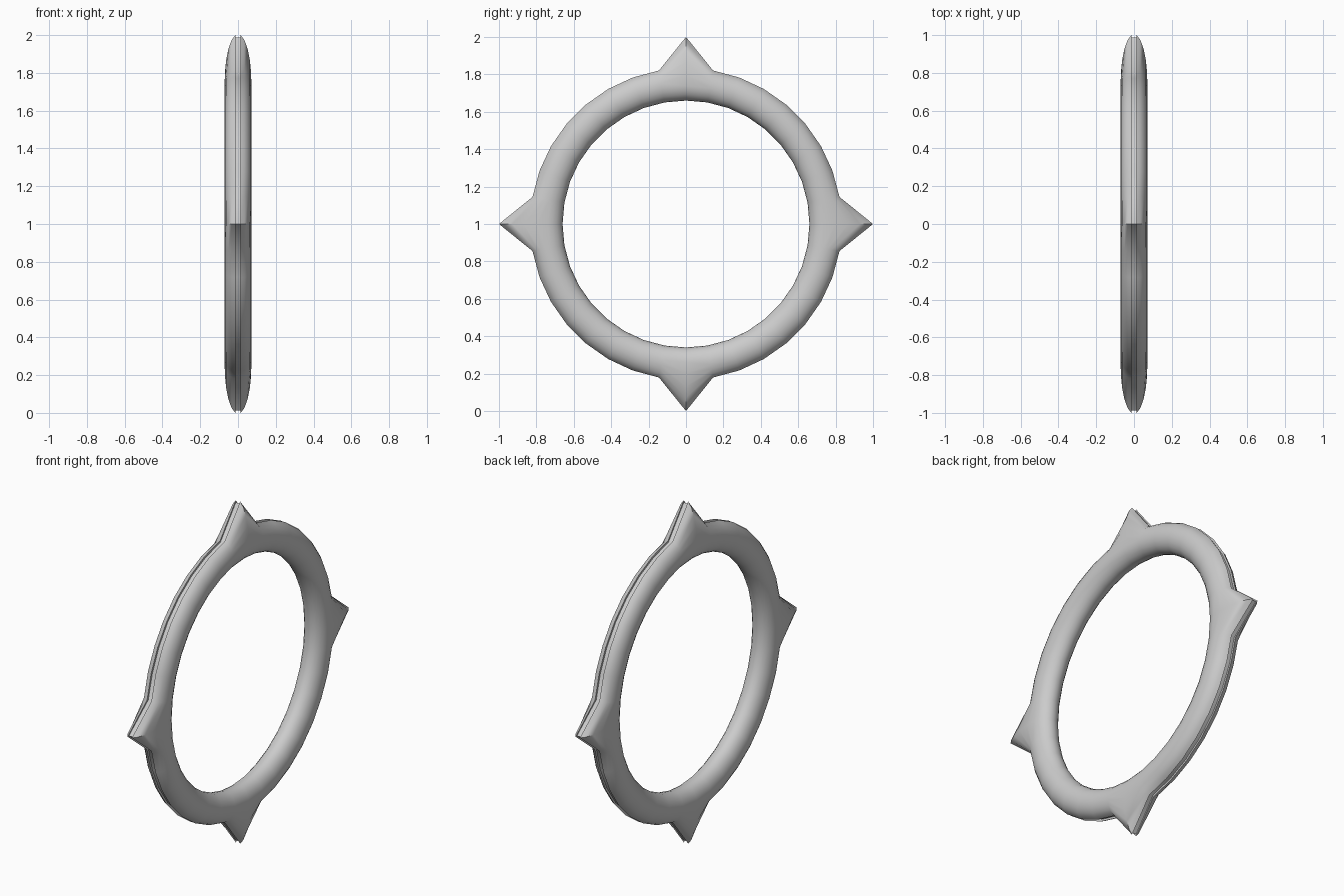
import bpy, bmesh, math

cube = bpy.data.objects.get("Cube")
if cube:
    bpy.data.objects.remove(cube, do_unlink=True)

SEGMENTS = 36          # steps around the ring
RING, TUBE, HALF_WIDTH = 0.7475, 0.0875, 0.071
TIP = 1.0
GROOVE_HALF, GROOVE_DEPTH = 0.014, 0.012
ARC_STEPS = 20

# Plain grey metal
grey = bpy.data.materials.new("grey_metal")
grey.use_nodes = True
colour = (0.6, 0.6, 0.6, 1)
grey.diffuse_color = colour
grey.node_tree.nodes["Principled BSDF"].inputs["Base Color"].default_value = colour


def section(spiked):
    """Tube cross-section as (x, radius); the outer half is drawn out at a spike."""
    start = math.asin(GROOVE_HALF / HALF_WIDTH)
    stretch = (TIP - RING) / (TUBE * math.cos(start)) if spiked else 1
    points = []
    for i in range(ARC_STEPS + 1):
        a = start + (2 * math.pi - 2 * start) * i / ARC_STEPS
        reach = TUBE * math.cos(a)
        if reach > 0:
            reach *= stretch
        points.append((HALF_WIDTH * math.sin(a), RING + reach))
    # shallow groove along the rim
    floor = points[0][1] - GROOVE_DEPTH
    return points + [(-GROOVE_HALF, floor), (GROOVE_HALF, floor)]


# Ring swept about the x axis, with a spike at each quarter
bm = bmesh.new()
loops = []
for s in range(SEGMENTS):
    angle = 2 * math.pi * s / SEGMENTS
    spiked = s % (SEGMENTS // 4) == 0
    loops.append([bm.verts.new((x, r * math.sin(angle), 1 + r * math.cos(angle)))
                  for x, r in section(spiked)])
for s, loop in enumerate(loops):
    following = loops[(s + 1) % SEGMENTS]
    for i in range(len(loop)):
        j = (i + 1) % len(loop)
        bm.faces.new((loop[i], loop[j], following[j], following[i]))
bmesh.ops.recalc_face_normals(bm, faces=bm.faces)
mesh = bpy.data.meshes.new("spiked_ring")
bm.to_mesh(mesh)
bm.free()
mesh.materials.append(grey)
ring = bpy.data.objects.new("spiked_ring", mesh)
bpy.context.collection.objects.link(ring)

# Smooth tube, crisp groove edges
bpy.ops.object.select_all(action='DESELECT')
ring.select_set(True)
bpy.context.view_layer.objects.active = ring
bpy.ops.object.shade_smooth_by_angle(angle=math.radians(40))
